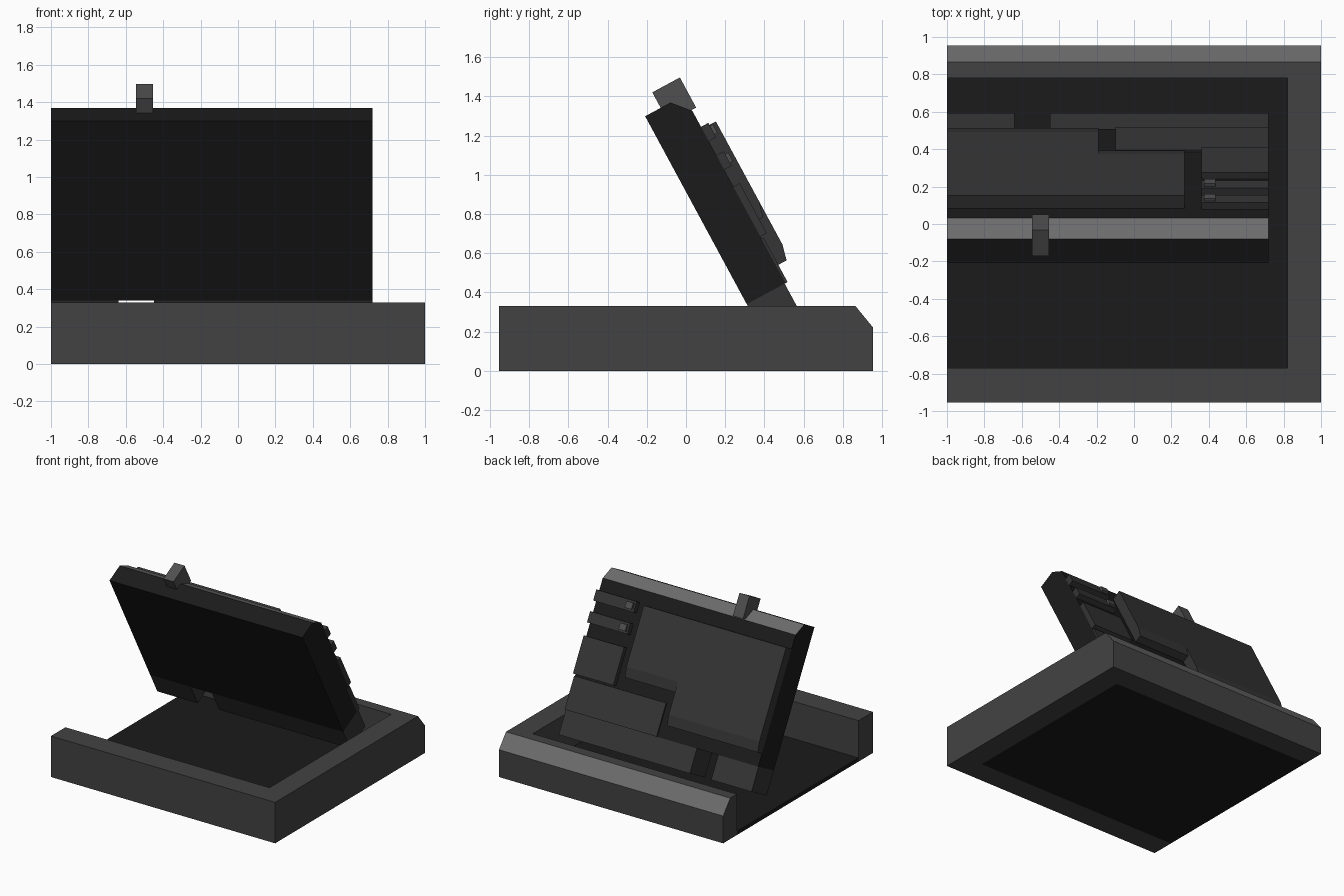
import bpy, bmesh, math

if "Cube" in bpy.data.objects:
    bpy.data.objects.remove(bpy.data.objects["Cube"])

def material(name, v):
    m = bpy.data.materials.new(name)
    m.diffuse_color = (v, v, v, 1)
    m.use_nodes = True
    m.node_tree.nodes["Principled BSDF"].inputs["Base Color"].default_value = m.diffuse_color
    return m

FRAME = material("frame_grey", 0.055)
EDGE = material("edge_grey", 0.15)
DARK = material("dark_grey", 0.011)
PLATE = material("plate_grey", 0.035)
LIGHT = material("light_grey", 0.08)

# Tilted panel frame: u runs out of the panel back, v runs up the panel
TILT = math.radians(28.4)
C, S = math.cos(TILT), math.sin(TILT)

def tilted(pts):
    return [(0.31 + C * u - S * v, 0.34 + S * u + C * v) for u, v in pts]

def rect(a0, a1, b0, b1):
    return [(a0, b0), (a1, b0), (a1, b1), (a0, b1)]

def prism(name, x0, x1, pts, mat, edge=None):
    """Extrude a (y, z) profile along x; side number `edge` gets the edge colour."""
    bm = bmesh.new()
    a = [bm.verts.new((x0, y, z)) for y, z in pts]
    b = [bm.verts.new((x1, y, z)) for y, z in pts]
    n = len(pts)
    bm.faces.new(a)
    bm.faces.new(b[::-1])
    for i in range(n):
        j = (i + 1) % n
        f = bm.faces.new((a[i], b[i], b[j], a[j]))
        f.material_index = int(i == edge)
    bmesh.ops.recalc_face_normals(bm, faces=bm.faces)
    me = bpy.data.meshes.new(name)
    bm.to_mesh(me)
    bm.free()
    me.materials.append(mat)
    me.materials.append(EDGE)
    ob = bpy.data.objects.new(name, me)
    bpy.context.collection.objects.link(ob)
    return ob

# Tray: three-sided rim, open on the left, with a thin floor
prism("tray_front_rim", -1, 1, rect(-0.955, -0.77, 0, 0.33), FRAME)
prism("tray_right_rim", 0.82, 1, rect(-0.77, 0.78, 0, 0.33), FRAME)
prism("tray_back_rim", -1, 1,
      [(0.78, 0), (0.955, 0), (0.955, 0.22), (0.865, 0.33), (0.78, 0.33)], FRAME, edge=2)
prism("tray_floor", -1, 0.82, rect(-0.77, 0.78, 0, 0.03), DARK)

# Tilted panel body with a chamfered top back edge
prism("panel_body", -1, 0.72,
      tilted([(0, 0), (0.225, 0), (0.225, 1.0), (0.147, 1.09), (0, 1.09)]), DARK, edge=2)

# Hinge feet below the panel, with a gap between them
for name, x0, x1 in (("foot_left", -1, -0.64), ("foot_right", -0.45, 0.72)):
    prism(name, x0, x1, tilted(rect(0, 0.22, -0.19, 0)), PLATE)

# Thin lower cover on the panel back
prism("lower_cover", -0.10, 0.72, tilted(rect(0.2, 0.237, -0.0, 0.256)), PLATE)

# Stepped main back plate, bottom edge tapered
for name, x0, x1, v0 in (("back_plate_long", -1, -0.19, 0.10),
                         ("back_plate_short", -0.19, 0.27, 0.35)):
    prism(name, x0, x1, tilted([(0.22, v0), (0.285, v0), (0.305, v0 + 0.08),
                                (0.305, 0.895), (0.22, 0.895)]), PLATE)

# Side box and two ribs with small indicator studs
prism("side_box", 0.36, 0.72, tilted(rect(0.22, 0.262, 0.27, 0.56)), PLATE)
for i, v in enumerate((0.70, 0.865)):
    prism(f"rib_{i}", 0.36, 0.72, tilted(rect(0.22, 0.268, v - 0.042, v + 0.042)), PLATE)
    prism(f"stud_{i}", 0.375, 0.435, tilted(rect(0.25, 0.285, v - 0.025, v + 0.025)), LIGHT)

# Latch on the top edge
prism("top_latch", -0.545, -0.455, tilted(rect(0.09, 0.25, 1.005, 1.18)), LIGHT)
